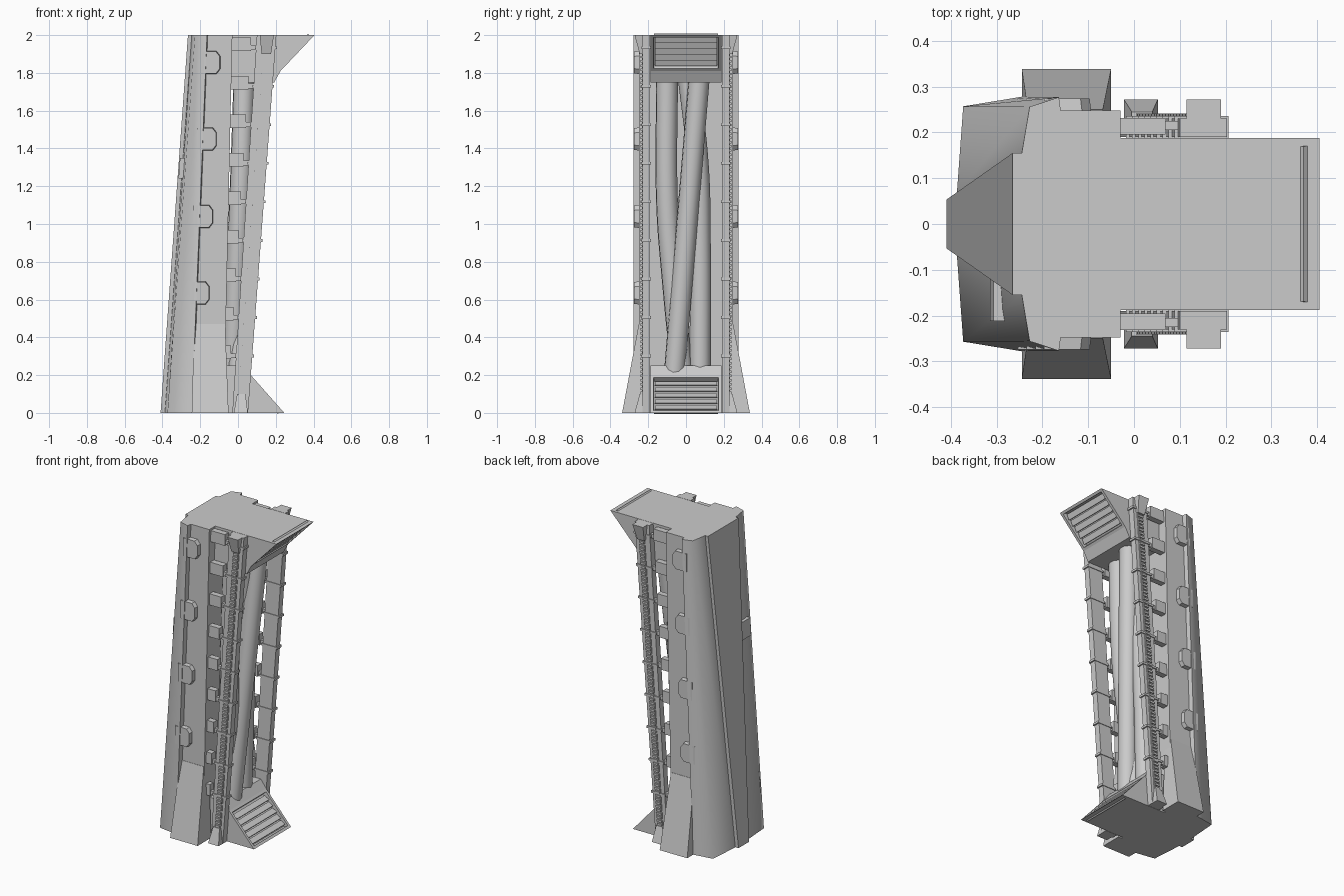
import bpy, bmesh, math
from mathutils import Vector

cube = bpy.data.objects.get("Cube")
if cube:
    bpy.data.objects.remove(cube, do_unlink=True)

grey = bpy.data.materials.new("plain grey")
grey.use_nodes = True
grey.diffuse_color = (0.6, 0.6, 0.6, 1)
grey.node_tree.nodes["Principled BSDF"].inputs["Base Color"].default_value = (0.6, 0.6, 0.6, 1)


def finish(name, bm, mirror=False):
    bmesh.ops.recalc_face_normals(bm, faces=bm.faces)
    me = bpy.data.meshes.new(name)
    bm.to_mesh(me)
    bm.free()
    me.materials.append(grey)
    ob = bpy.data.objects.new(name, me)
    bpy.context.collection.objects.link(ob)
    if mirror:
        mod = ob.modifiers.new("other_side", "MIRROR")
        mod.use_axis = (False, True, False)
    return ob


def loft(bm, low, high):
    """Solid between two matching loops of points; returns its side faces."""
    a = [bm.verts.new(p) for p in low]
    b = [bm.verts.new(p) for p in high]
    n = len(a)
    bm.faces.new(a[::-1])
    bm.faces.new(b)
    return [bm.faces.new((a[i], a[(i + 1) % n], b[(i + 1) % n], b[i])) for i in range(n)]


def rect(x0, x1, y0, y1, z):
    return [(x0, y0, z), (x1, y0, z), (x1, y1, z), (x0, y1, z)]


def block(bm, x0, x1, y0, y1, z0, z1, lean=0.0):
    s = lean * (z1 - z0)
    return loft(bm, rect(x0, x1, y0, y1, z0), rect(x0 + s, x1 + s, y0, y1, z1))


def section(half, z):
    return [(x, y, z) for x, y in half] + [(x, -y, z) for x, y in half[::-1]]


# Edges of the leaning parts at a given height
def wall_x(z):
    return -0.075 + 0.0225 * z


def rail_left(z):
    return -0.03 + 0.065 * z


def rail_right(z):
    return 0.053 + 0.075 * z


# Main hull, with softly shaded outer skin
bm = bmesh.new()
sides = loft(bm,
             section([(-.387, .065), (-.373, .257), (-.245, .278), (-.24, .248), (-.075, .248)], 0),
             section([(-.245, .155), (-.228, .256), (-.164, .277), (-.16, .248), (-.03, .248)], 2))
for i in (0, 1, 7, 8):
    sides[i].smooth = True
finish("hull", bm)

# Spine plate that widens upward
bm = bmesh.new()
loft(bm, rect(-.41, -.38, -.053, .053, 0), rect(-.265, -.235, -.155, .155, 2))
finish("spine_plate", bm)

# Small latch on one skin
bm = bmesh.new()
block(bm, -.315, -.29, -.212, -.12, 1.24, 1.35, 0.07)
finish("skin_latch", bm)

# Foot ramps
bm = bmesh.new()
loft(bm, rect(-.245, -.05, .2, .338, 0), rect(-.232, -.068, .2, .25, .47))
finish("foot_ramp", bm, True)

# Rounded side lugs
bm = bmesh.new()
for z in (.635, 1.04, 1.45, 1.855):
    right = -0.18 + 0.047 * z
    prof = [(-.1, -.062), (-.02, -.062), (0, -.035), (0, .035), (-.02, .062), (-.1, .062)]
    loft(bm, [(right + x, .24, z + h) for x, h in prof],
         [(right + x - .004, .274, z + h * .93) for x, h in prof])
finish("side_lug", bm, True)

# Rails
bm = bmesh.new()
loft(bm, rect(rail_left(0), rail_right(0), .19, .23, 0),
     rect(rail_left(2), rail_right(2), .19, .23, 2))
finish("rail", bm, True)

# Brackets tying the rails to the hull, and bands round the rails
brackets, bands = bmesh.new(), bmesh.new()
for i in range(9):
    z = 0.32 + 0.204 * i
    x0, x1 = wall_x(z), rail_left(z)
    block(brackets, x0 - .015, x1 - .028, .195, .232, z - .036, z + .036)
    block(brackets, x1 - .03, x1 + .01, .205, .225, z - .03, z - .005)
    block(bands, x1 - .008, rail_right(z) + .007, .186, .236, z - .026, z - .012)
finish("rail_bracket", brackets, True)
finish("rail_band", bands, True)

# Toothed rack on each rail
bm = bmesh.new()
loft(bm, rect(.0, .04, .225, .234, .08), rect(.132, .172, .225, .234, 1.92))
teeth = 80
for i in range(teeth):
    z = .1 + 1.8 * i / teeth
    x = .02 + .0717 * (z - .08)
    block(bm, x - .017, x + .017, .232, .241, z, z + .013)
finish("rack", bm, True)

# Rack end caps
bm = bmesh.new()
loft(bm, rect(-.022, .052, .22, .272, 0), rect(-.005, .04, .22, .245, .1))
loft(bm, rect(.125, .175, .22, .245, 1.9), rect(.115, .19, .22, .272, 2))
finish("rack_cap", bm, True)


# Vent housings with a recessed sloping face and louvres
def vent(name, profile, face_index, tilt):
    bm = bmesh.new()
    w = 0.188
    faces = loft(bm, [(x, -w, z) for x, z in profile], [(x, w, z) for x, z in profile])
    bmesh.ops.recalc_face_normals(bm, faces=bm.faces)
    face = faces[face_index]
    bmesh.ops.inset_region(bm, faces=[face], thickness=.024)
    bmesh.ops.inset_region(bm, faces=[face], thickness=.002, depth=-.03)
    finish(name + "_housing", bm)

    a, b = [Vector((p[0], 0, p[1])) for p in profile[face_index:face_index + 2]]
    along = (b - a).normalized()
    out = Vector((abs(along.z), 0, -along.x if along.z < 0 else along.x))
    if out.dot(Vector((1, 0, 0))) < 0:
        out = -out
    out = (out - along * out.dot(along)).normalized()
    slat = (along * math.cos(tilt) + out * math.sin(tilt)) * .018
    thick = slat.normalized().cross(Vector((0, 1, 0))) * .003
    bm = bmesh.new()
    for i in range(5):
        c = a.lerp(b, .18 + .16 * i) - out * .014
        ring = [c - slat - thick, c + slat - thick, c + slat + thick, c - slat + thick]
        loft(bm, [p - Vector((0, .163, 0)) for p in ring], [p + Vector((0, .163, 0)) for p in ring])
    finish(name + "_louvres", bm)


vent("top_vent", [(-.06, 2), (.405, 2), (.225, 1.81), (.192, 1.75), (-.06, 1.75)], 1, .35)
vent("base_vent", [(-.1, 0), (.245, 0), (.068, .2), (.03, .25), (-.1, .25)], 1, -.35)


# Crossing pipes in the open bay
def pipe(name, points, radius):
    cu = bpy.data.curves.new(name, "CURVE")
    cu.dimensions = "3D"
    cu.bevel_depth = radius
    cu.bevel_resolution = 4
    cu.resolution_u = 8
    cu.use_fill_caps = True
    sp = cu.splines.new("BEZIER")
    sp.bezier_points.add(len(points) - 1)
    for bp, co in zip(sp.bezier_points, points):
        bp.co = co
        bp.handle_left_type = bp.handle_right_type = "AUTO"
    cu.materials.append(grey)
    ob = bpy.data.objects.new(name, cu)
    bpy.context.collection.objects.link(ob)


pipe("front_pipe", [(.0, -.062, .2), (.05, .005, 1), (.1, .072, 1.8)], .056)
pipe("right_pipe", [(-.03, -.02, .2), (-.01, -.07, .7), (.01, -.1, 1.1), (.035, -.1, 1.8)], .058)
pipe("left_pipe", [(-.02, .075, .2), (.0, .075, .9), (.02, .065, 1.3), (.035, .01, 1.8)], .056)
